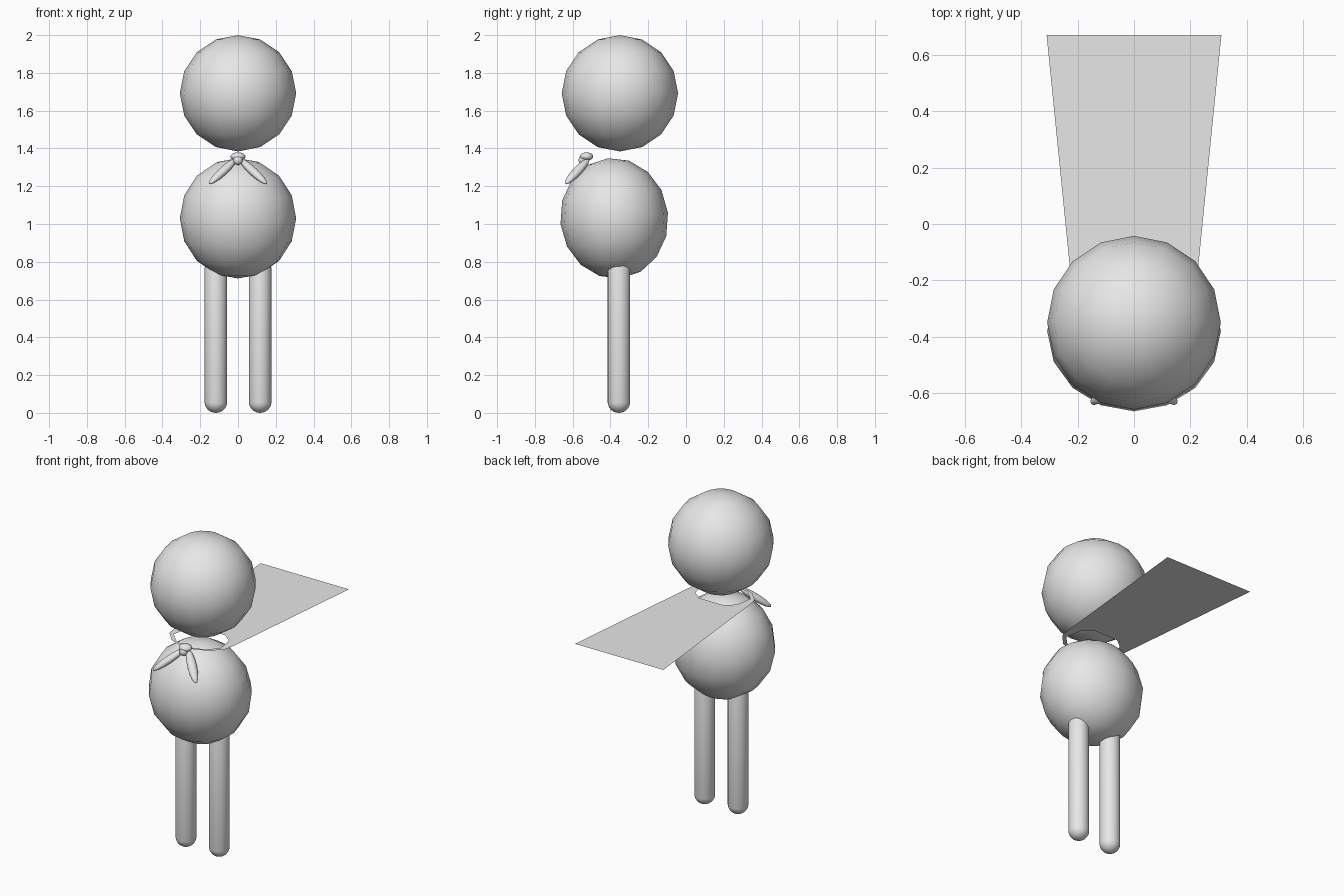
import bpy, bmesh, math
from mathutils import Vector, Matrix

if "Cube" in bpy.data.objects:
    bpy.data.objects.remove(bpy.data.objects["Cube"])

grey = bpy.data.materials.new("light_grey")
grey.diffuse_color = (0.8, 0.8, 0.8, 1)
grey.use_nodes = True
grey.node_tree.nodes["Principled BSDF"].inputs["Base Color"].default_value = grey.diffuse_color


def make(name, bm, smooth=True):
    bmesh.ops.recalc_face_normals(bm, faces=bm.faces)
    for f in bm.faces:
        f.smooth = smooth
    me = bpy.data.meshes.new(name)
    bm.to_mesh(me)
    bm.free()
    me.materials.append(grey)
    ob = bpy.data.objects.new(name, me)
    bpy.context.collection.objects.link(ob)
    return ob


def ellipsoid(name, centre, radii, rot=Matrix(), seg=16, rings=8):
    bm = bmesh.new()
    m = Matrix.Translation(centre) @ rot @ Matrix.Diagonal((*radii, 1))
    bmesh.ops.create_uvsphere(bm, u_segments=seg, v_segments=rings, radius=1, matrix=m)
    return make(name, bm)


# Head and slightly forward-leaning body
ellipsoid("head", (0, -0.35, 1.692), (0.308, 0.308, 0.308))
ellipsoid("body", (0, -0.38, 1.03), (0.308, 0.286, 0.32), Matrix.Rotation(math.radians(6), 4, 'X'))

# Capsule legs: a sphere whose upper half is lifted
for side, tag in ((-1, "left"), (1, "right")):
    bm = bmesh.new()
    bmesh.ops.create_uvsphere(bm, u_segments=24, v_segments=13, radius=0.06)
    for v in bm.verts:
        v.co.z += 0.06 if v.co.z < 0 else 0.76
        v.co += Vector((side * 0.117, -0.355, 0))
    make(tag + "_leg", bm)

# Flat cape with a neck opening, mirrored across x
outer = [(0, 0.67), (0.31, 0.67), (0.21, -0.33), (0.195, -0.41), (0.13, -0.48), (0, -0.53)]
inner = [(0, -0.25), (0.085, -0.25), (0.145, -0.30), (0.165, -0.41), (0.10, -0.475), (0, -0.508)]
bm = bmesh.new()
for s in (1, -1):
    o = [bm.verts.new((s * x, y, 1.352)) for x, y in outer]
    i = [bm.verts.new((s * x, y, 1.352)) for x, y in inner]
    for k in range(len(o) - 1):
        quad = [o[k], o[k + 1], i[k + 1], i[k]]
        bm.faces.new(quad[::-1] if s > 0 else quad)
bmesh.ops.remove_doubles(bm, verts=bm.verts, dist=0.0005)
cape = make("cape", bm, smooth=False)
# Keep the cape facing upward
if cape.data.polygons[0].normal.z < 0:
    cape.data.flip_normals()

# Knot and its two hanging tails
ellipsoid("knot", (0, -0.527, 1.357), (0.04, 0.036, 0.022))
ellipsoid("knot_front", (0, -0.545, 1.338), (0.026, 0.024, 0.026))
for side, tag in ((-1, "left"), (1, "right")):
    a = Vector((side * 0.01, -0.515, 1.345))
    b = Vector((side * 0.152, -0.638, 1.212))
    rot = (b - a).to_track_quat('Z', 'Y').to_matrix().to_4x4()
    ellipsoid(tag + "_knot_tail", (a + b) / 2, (0.028, 0.022, (b - a).length / 2), rot)
